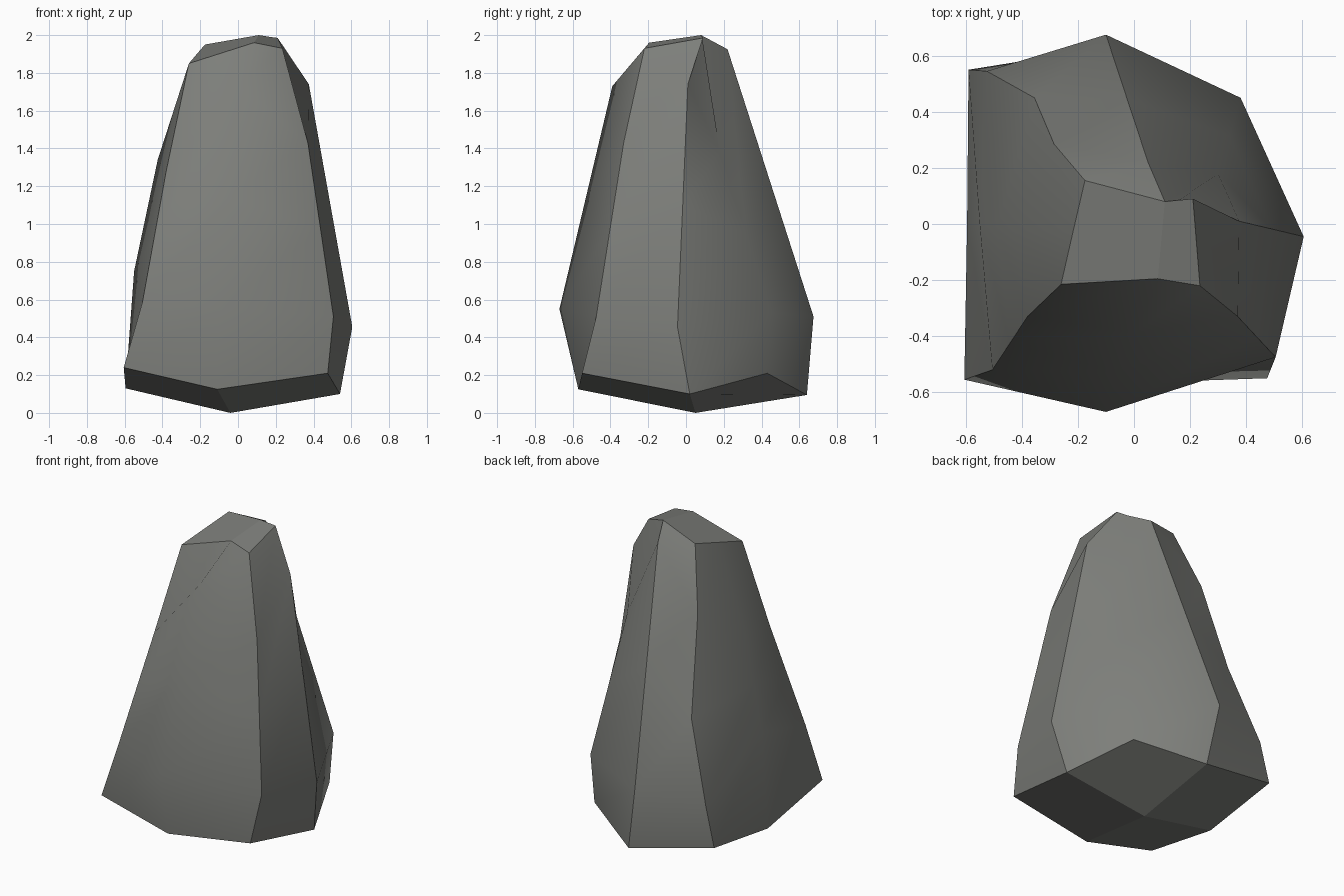
import bpy
import bmesh
from mathutils import Vector

if "Cube" in bpy.data.objects:
    bpy.data.objects.remove(bpy.data.objects["Cube"])

# Eight columns around the boulder, starting at front left and going
# counter-clockwise; each column runs from the base rim to the top rim.
columns = [
    [(-.605, -.555, .24), (-.505, -.52, .59), (-.38, -.33, 1.28), (-.26, -.215, 1.85)],
    [(-.11, -.57, .125), (-.10, -.67, .55), (0, -.39, 1.73), (.085, -.195, 1.96)],
    [(.475, -.55, .21), (.505, -.475, .51), (.37, -.33, 1.43), (.235, -.22, 1.93)],
    [(.54, .02, .10), (.605, -.045, .455), (.375, .01, 1.74), (.21, .09, 1.985)],
    [(.365, .43, .21), (.38, .45, .53), (.30, .18, 1.38), (.16, .085, 1.992)],
    [(-.03, .64, .095), (-.10, .675, .51), (.05, .22, 1.925), (.11, .08, 2.0)],
    [(-.59, .55, .21), (-.525, .545, .47), (-.285, .285, 1.57), (-.175, .155, 1.95)],
    [(-.595, 0, .13), (-.55, 0, .75), (-.425, -.02, 1.34), (-.218, -.03, 1.90)],
]
CREASED = {0, 2, 3, 5, 6}   # columns that are hard ridges

bm = bmesh.new()
grid = []
for i, col in enumerate(columns):
    pts = [Vector(p) for p in col]
    middle = (pts[1] + pts[2]) / 2
    if i == 6:                       # the back left ridge bulges here
        middle = Vector((-.355, .45, .96))
    pts.insert(2, middle)
    grid.append([bm.verts.new(p) for p in pts])

# Side panels
for i in range(8):
    a, b = grid[i], grid[(i + 1) % 8]
    for j in range(4):
        bm.faces.new((a[j], b[j], b[j + 1], a[j + 1])).smooth = True

# Two facets on the top
top = [c[-1] for c in grid]
bm.faces.new([top[k] for k in (0, 1, 5, 6, 7)])
bm.faces.new([top[k] for k in (1, 2, 3, 4, 5)])

# Four facets under the base, meeting at the lowest point
base = [c[0] for c in grid]
foot = bm.verts.new((-.04, .05, 0))
for k in (0, 2, 4, 6):
    bm.faces.new((base[(k + 1) % 8], base[k], base[k - 1], foot))

# Hard edges: ridges, both rims and all top and base facets
for e in bm.edges:
    if any(not f.smooth for f in e.link_faces):
        e.smooth = False
for i in CREASED:
    for lo, hi in zip(grid[i], grid[i][1:]):
        bm.edges.get((lo, hi)).smooth = False
bm.normal_update()

mesh = bpy.data.meshes.new("boulder")
bm.to_mesh(mesh)
bm.free()
boulder = bpy.data.objects.new("boulder", mesh)
bpy.context.collection.objects.link(boulder)

stone = bpy.data.materials.new("grey stone")
stone.diffuse_color = (.205, .21, .195, 1)
stone.use_nodes = True
stone.node_tree.nodes["Principled BSDF"].inputs["Base Color"].default_value = stone.diffuse_color
mesh.materials.append(stone)
